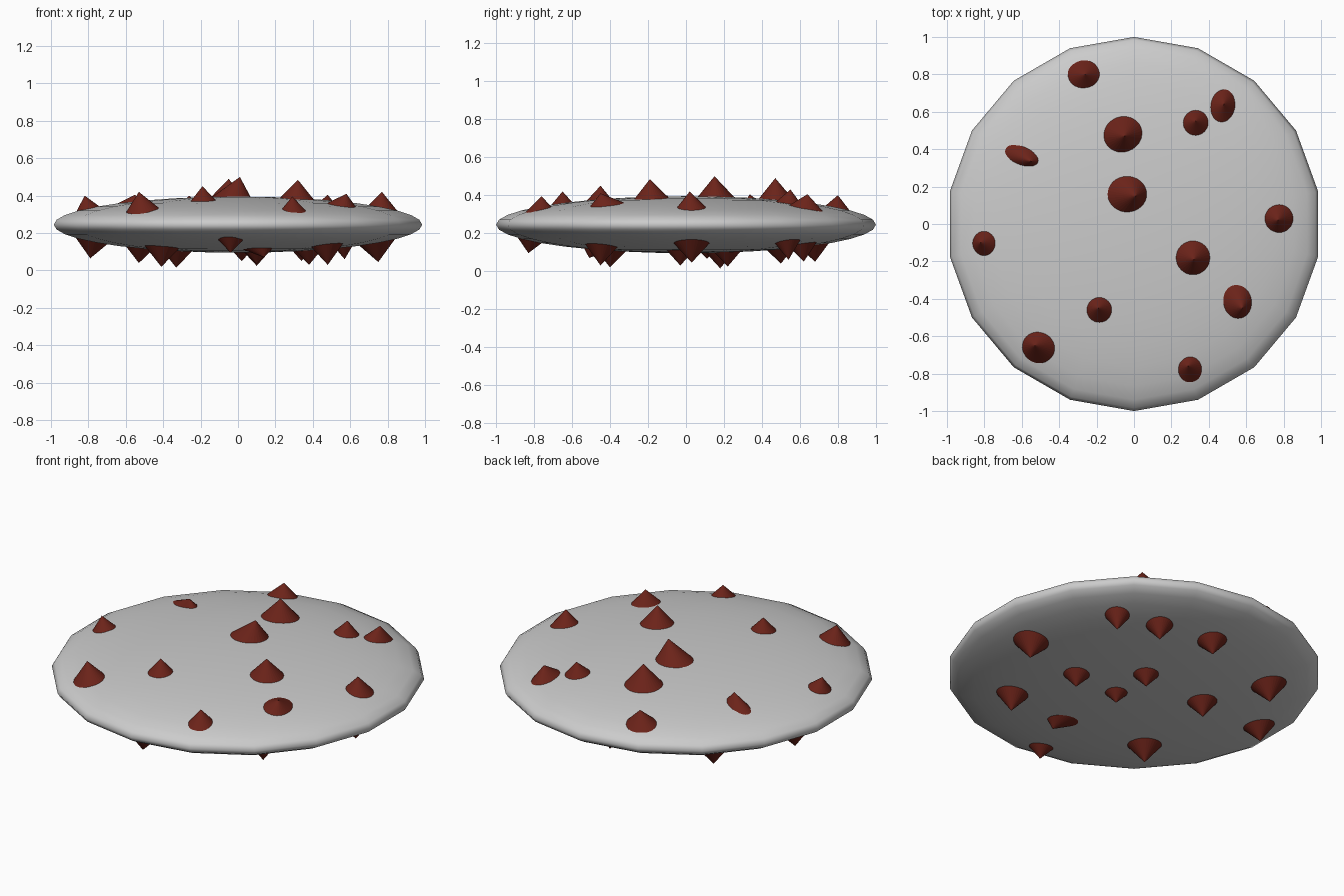
import bpy, bmesh
from math import sin, cos, pi, radians, sqrt

if "Cube" in bpy.data.objects:
    bpy.data.objects.remove(bpy.data.objects["Cube"])

CZ, H = 0.245, 0.15          # disc centre height and half thickness

# flattened 18-sided disc body
bpy.ops.mesh.primitive_uv_sphere_add(segments=18, ring_count=18, radius=1, location=(0, 0, CZ))
body = bpy.context.object
body.name = "disc_body"
body.scale = (1, 1, H)
bpy.ops.object.transform_apply(location=False, rotation=False, scale=True)
bpy.ops.object.shade_smooth()

red = bpy.data.materials.new("dark_red")
red.diffuse_color = (0.15, 0.017, 0.01, 1)
red.use_nodes = True
red.node_tree.nodes["Principled BSDF"].inputs["Base Color"].default_value = red.diffuse_color


def spike(name, cx, cy, rx, ry, rot, tip, side):
    """Cone whose rim hugs the disc surface and whose apex sits at tip."""
    bm = bmesh.new()
    n, a = 32, radians(rot)
    apex = bm.verts.new(tip)
    rim = []
    for i in range(n):
        t = 2 * pi * i / n
        u, v = rx * cos(t), ry * sin(t)
        x, y = cx + u * cos(a) - v * sin(a), cy + u * sin(a) + v * cos(a)
        z = CZ + side * (H * sqrt(max(0, 1 - x * x - y * y)) - 0.008)
        rim.append(bm.verts.new((x, y, z)))
    for i in range(n):
        bm.faces.new((rim[i], rim[(i + 1) % n], apex))
    bm.faces.new(rim[::-1])
    bmesh.ops.recalc_face_normals(bm, faces=bm.faces)
    me = bpy.data.meshes.new(name)
    bm.to_mesh(me)
    bm.free()
    me.materials.append(red)
    ob = bpy.data.objects.new(name, me)
    bpy.context.collection.objects.link(ob)


# upper spikes: centre, radii, rotation, tip
upper = [
    (-.27, .80, .09, .08, 0, (-.26, .80, .40)),
    (-.06, .48, .11, .10, 20, (-.05, .47, .49)),
    (-.04, .16, .112, .102, 0, (.01, .15, .50)),
    (-.61, .37, .11, .055, -22, (-.55, .335, .405)),
    (.33, .54, .073, .073, 0, (.33, .55, .43)),
    (.475, .63, .07, .095, -10, (.48, .64, .405)),
    (.775, .03, .08, .08, 0, (.77, .02, .42)),
    (.315, -.18, .097, .097, 0, (.32, -.19, .485)),
    (.55, -.41, .083, .10, 10, (.58, -.45, .41)),
    (-.185, -.46, .073, .073, 0, (-.19, -.45, .45)),
    (-.51, -.66, .092, .087, -20, (-.53, -.65, .42)),
    (.30, -.78, .068, .075, 0, (.29, -.76, .395)),
    (-.80, -.105, .066, .07, 0, (-.82, -.10, .40)),
]
for i, (cx, cy, rx, ry, rot, tip) in enumerate(upper):
    spike(f"upper_spike_{i + 1}", cx, cy, rx, ry, rot, tip, 1)

# lower spikes: tip and radius
lower = [
    (.57, .54, .06, .07), (.34, .62, .05, .077), (.02, .68, .05, .085),
    (.75, .03, .045, .10), (.38, -.03, .03, .077), (.10, .22, .025, .075),
    (.48, -.45, .03, .09), (.10, -.03, .035, .067), (-.33, .18, .015, .087),
    (-.53, .50, .04, .10), (-.79, .11, .065, .09), (-.41, -.40, .02, .098),
    (-.04, -.83, .095, .07),
]
for i, (x, y, z, r) in enumerate(lower):
    spike(f"lower_spike_{i + 1}", x * .99, y * .99, r, r, 0, (x, y, z), -1)
spike("lower_spike_14", .10, -.46, .095, .075, -30, (.14, -.51, .07), -1)
